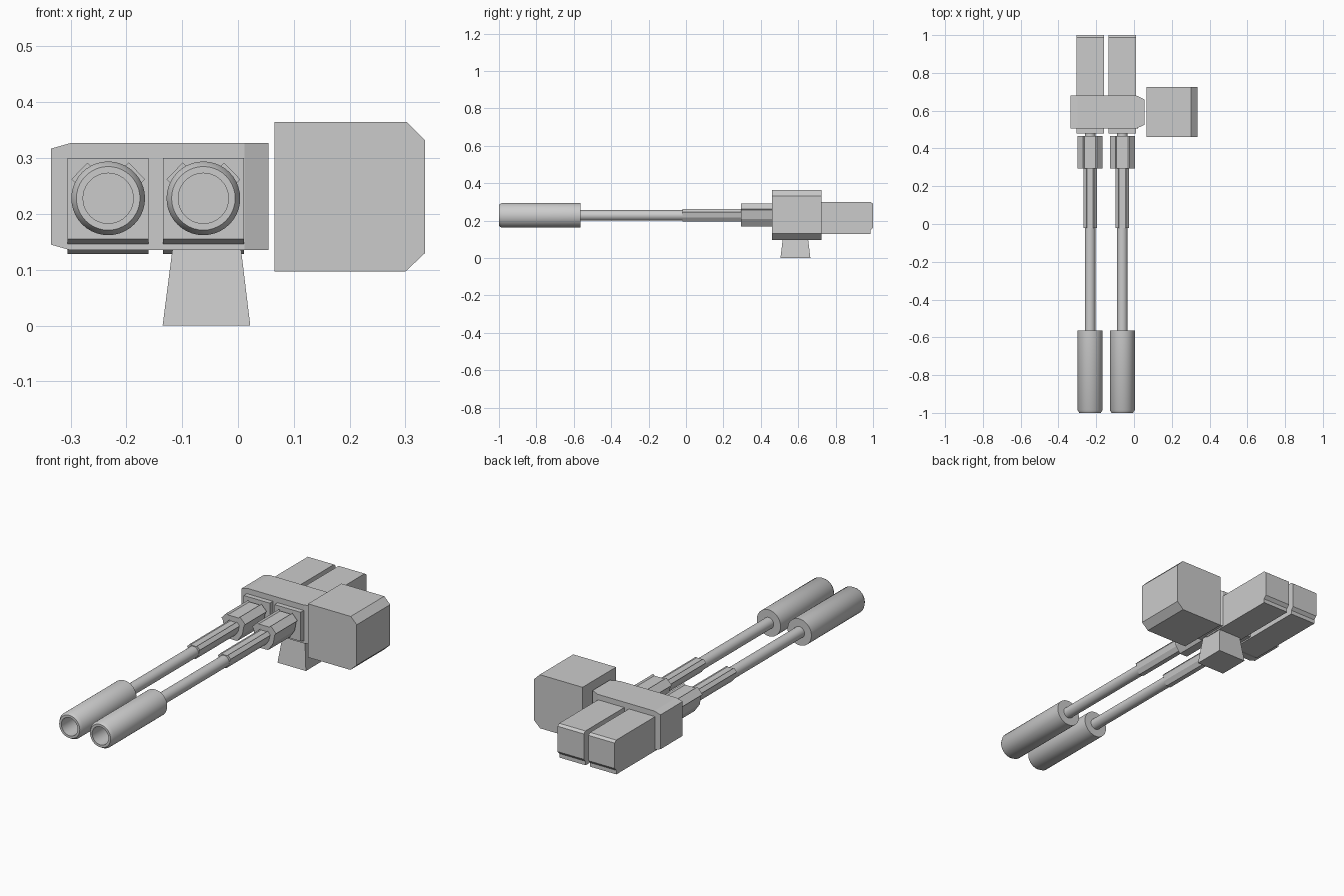
import bpy, bmesh, math
from mathutils import Vector

cube = bpy.data.objects.get("Cube")
if cube:
    bpy.data.objects.remove(cube, do_unlink=True)

GREY = bpy.data.materials.new("plain grey")
GREY.use_nodes = True
GREY.diffuse_color = (0.6, 0.6, 0.6, 1)
GREY.node_tree.nodes["Principled BSDF"].inputs["Base Color"].default_value = (0.6, 0.6, 0.6, 1)


def finish(name, bm, smooth=False):
    bmesh.ops.remove_doubles(bm, verts=bm.verts, dist=1e-5)
    bmesh.ops.recalc_face_normals(bm, faces=bm.faces)
    mesh = bpy.data.meshes.new(name)
    bm.to_mesh(mesh)
    bm.free()
    mesh.materials.append(GREY)
    ob = bpy.data.objects.new(name, mesh)
    bpy.context.collection.objects.link(ob)
    if smooth:
        bpy.ops.object.select_all(action='DESELECT')
        ob.select_set(True)
        bpy.context.view_layer.objects.active = ob
        bpy.ops.object.shade_smooth_by_angle(angle=math.radians(35))
    return ob


def loft(bm, rings):
    """Skin a list of equal point rings and cap both ends."""
    loops = [[bm.verts.new(p) for p in ring] for ring in rings]
    n = len(loops[0])
    for a, b in zip(loops, loops[1:]):
        for i in range(n):
            j = (i + 1) % n
            bm.faces.new((a[i], a[j], b[j], b[i]))
    bm.faces.new(loops[0])
    bm.faces.new(loops[-1])


def prism_y(name, profile, y0, y1):
    bm = bmesh.new()
    loft(bm, [[(x, y, z) for x, z in profile] for y in (y0, y1)])
    return finish(name, bm)


def prism_x(name, profile, x0, x1):
    bm = bmesh.new()
    loft(bm, [[(x, y, z) for y, z in profile] for x in (x0, x1)])
    return finish(name, bm)


def lathe_y(name, profile, cx, cz, steps=40):
    """Spin a (radius, y) profile about the barrel axis."""
    bm = bmesh.new()
    verts = [bm.verts.new((cx + r, y, cz)) for r, y in profile]
    edges = [bm.edges.new(pair) for pair in zip(verts, verts[1:])]
    bmesh.ops.spin(bm, geom=verts + edges, cent=(cx, 0, cz), axis=Vector((0, 1, 0)),
                   angle=math.tau, steps=steps)
    return finish(name, bm, smooth=True)


# Cradle block: side corners clipped at one end, front and back corners at the other
bm = bmesh.new()
rings = []
for x, y0, y1, z0, z1 in ((-0.335, 0.505, 0.68, 0.145, 0.317),
                          (-0.30, 0.505, 0.68, 0.135, 0.327),
                          (0.012, 0.505, 0.68, 0.135, 0.327),
                          (0.055, 0.525, 0.66, 0.135, 0.327)):
    rings.append([(x, y0, z0), (x, y1, z0), (x, y1, z1), (x, y0, z1)])
loft(bm, rings)
finish("cradle_block", bm)

# Tapered pedestal
bm = bmesh.new()
rings = []
for z, x0, x1, y0, y1 in ((0, -0.135, 0.022, 0.505, 0.665),
                          (0.14, -0.117, 0.005, 0.522, 0.648)):
    rings.append([(x0, y0, z), (x1, y0, z), (x1, y1, z), (x0, y1, z)])
loft(bm, rings)
finish("pedestal", bm)

# Ammunition box with clipped outer corners
prism_y("ammunition_box", [(0.065, 0.097), (0.30, 0.097), (0.335, 0.13), (0.335, 0.332),
                           (0.302, 0.365), (0.065, 0.365)], 0.46, 0.725)

# Breech side profile and ribbed sleeve half section
breech = [(0.48, 0.155), (0.48, 0.30), (0.987, 0.30), (1.0, 0.29), (1.0, 0.163),
          (0.986, 0.148), (0.986, 0.128), (0.56, 0.128)]
half = [(0.03, 0.057), (0.037, 0.064), (0.066, 0.034), (0.059, 0.027),
        (0.05, -0.02), (0.022, -0.06)]
section = half + [(-x, z) for x, z in reversed(half)]
AXIS = 0.228

for side, cx in (("right", -0.2325), ("left", -0.062)):
    prism_x(side + "_breech", breech, cx - 0.0725, cx + 0.0725)

    # Thick and thin ribbed sleeves
    for part, scale, y0, y1 in (("sleeve", 1.0, 0.295, 0.465),
                                ("thin_sleeve", 0.54, -0.02, 0.30)):
        prism_y(side + "_" + part,
                [(cx + x * scale, AXIS + z * scale) for x, z in section], y0, y1)

    # Barrel tube and hollow muzzle
    lathe_y(side + "_barrel", [(0, -0.57), (0.028, -0.57), (0.028, 0.49), (0, 0.49)], cx, AXIS)
    lathe_y(side + "_muzzle", [(0, -0.565), (0.066, -0.565), (0.066, -0.985), (0.057, -1.0),
                               (0.045, -1.0), (0.045, -0.75), (0, -0.75)], cx, AXIS)
